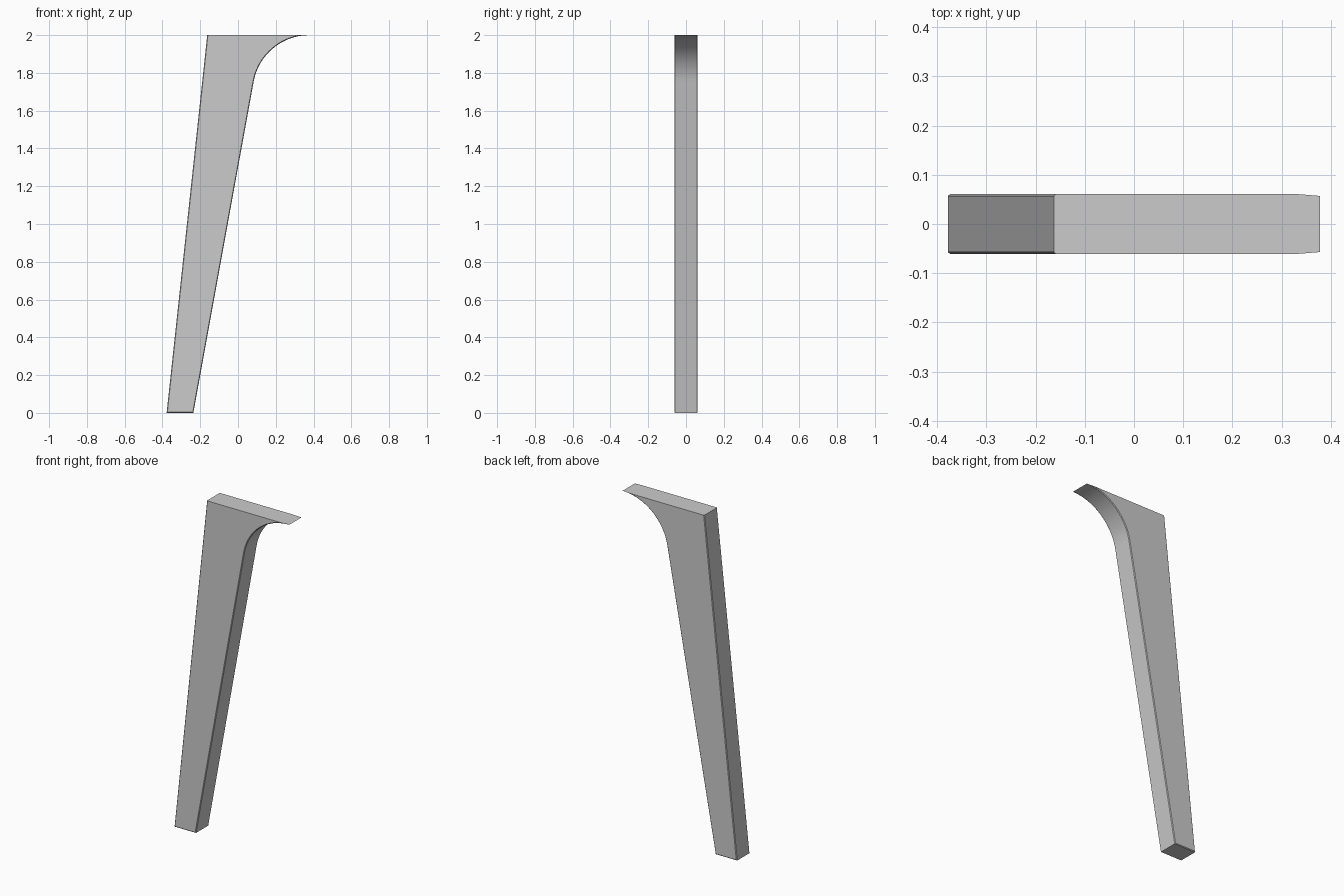
import bpy
import bmesh
from math import acos, atan, cos, pi, sin, sqrt

cube = bpy.data.objects.get("Cube")
if cube:
    bpy.data.objects.remove(cube, do_unlink=True)

# Main dimensions
HEIGHT = 2.0
TIP_X = 0.378          # end of the flared top
FOOT_X = -0.378        # outer corner of the foot
TOP_X = -0.163         # outer corner of the top
RADIUS = 0.3           # curve under the top
LEAN = 0.182           # slope of the inner edge
HALF = 0.061           # half thickness
BEVEL = 0.004
STEPS = 24


def profile(inset):
    """Side outline, inset everywhere except along the flat top."""
    cz = HEIGHT - RADIUS
    r = RADIUS + inset
    a0 = pi - atan(LEAN)
    a1 = pi / 2 + acos(RADIUS / r)
    arc = [(TIP_X + r * cos(a), cz + r * sin(a))
           for a in (a0 + (a1 - a0) * i / STEPS for i in range(STEPS + 1))]
    x, z = arc[0]
    slope = (TOP_X - FOOT_X) / HEIGHT
    shift = inset * sqrt(1 + slope * slope)
    foot_in = (x - LEAN * (z - inset), inset)
    foot_out = (FOOT_X + slope * inset + shift, inset)
    return [foot_out, foot_in] + arc + [(TOP_X + shift, HEIGHT)]


# Leg: four outlines stacked through the thickness, with bevelled edges
bm = bmesh.new()
layers = [(-HALF, BEVEL), (BEVEL - HALF, 0), (HALF - BEVEL, 0), (HALF, BEVEL)]
rings = [[bm.verts.new((x, y, z)) for x, z in profile(inset)] for y, inset in layers]
for a, b in zip(rings, rings[1:]):
    for i in range(len(a)):
        j = (i + 1) % len(a)
        bm.faces.new((a[i], a[j], b[j], b[i]))
bm.faces.new(rings[0])
bm.faces.new(rings[-1])
bmesh.ops.recalc_face_normals(bm, faces=bm.faces)

mesh = bpy.data.meshes.new("furniture_leg")
bm.to_mesh(mesh)
bm.free()
leg = bpy.data.objects.new("furniture_leg", mesh)
bpy.context.collection.objects.link(leg)

# Plain grey finish
grey = bpy.data.materials.new("light_grey")
grey.use_nodes = True
colour = (0.6, 0.6, 0.6, 1)
grey.diffuse_color = colour
grey.node_tree.nodes["Principled BSDF"].inputs["Base Color"].default_value = colour
mesh.materials.append(grey)

# Smooth curve with crisp edges
bpy.ops.object.select_all(action="DESELECT")
leg.select_set(True)
bpy.context.view_layer.objects.active = leg
bpy.ops.object.shade_smooth_by_angle(angle=pi / 6)
